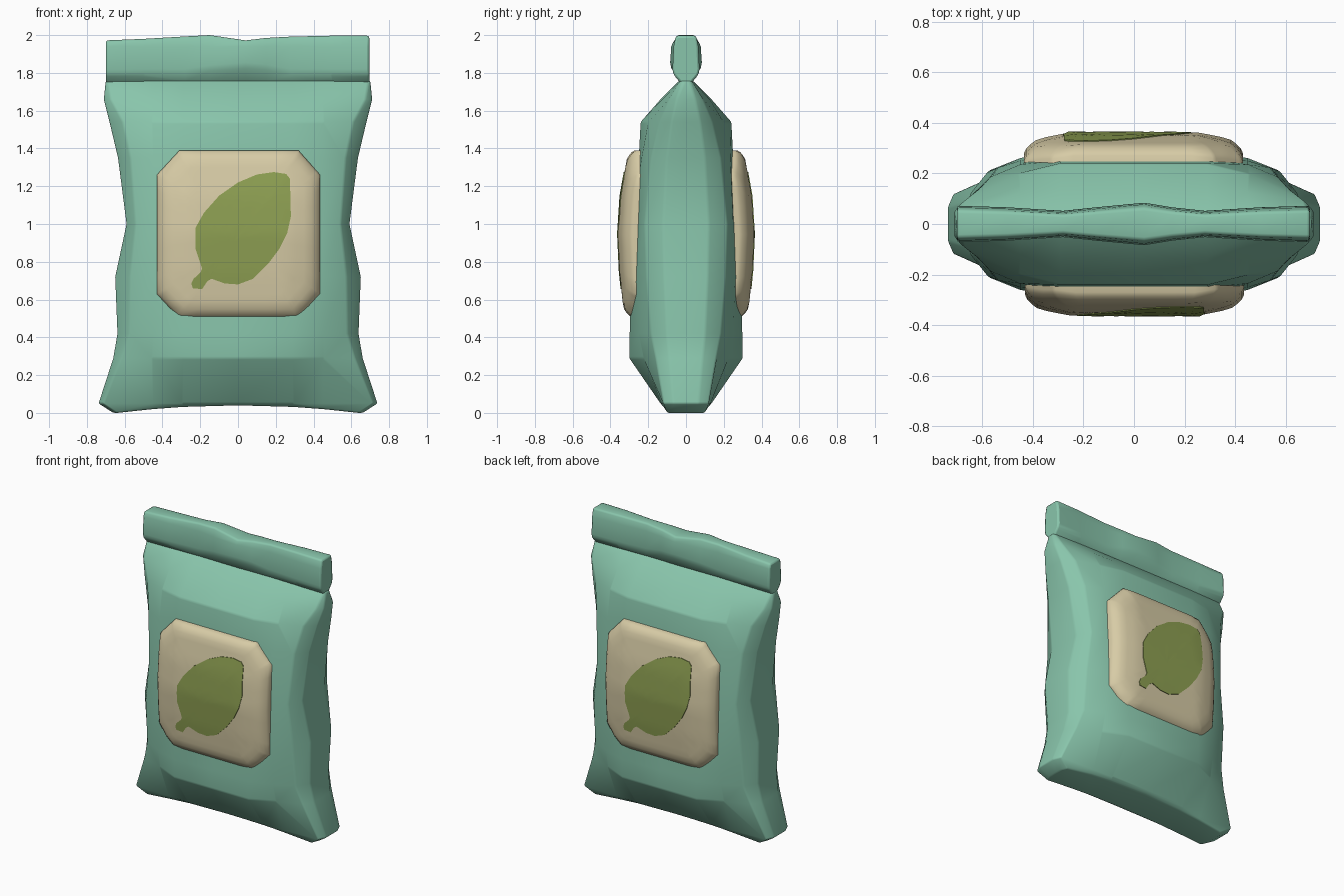
import bpy, bmesh, math
from mathutils import Vector

if "Cube" in bpy.data.objects:
    bpy.data.objects.remove(bpy.data.objects["Cube"])


def material(name, rgb):
    m = bpy.data.materials.new(name)
    m.diffuse_color = (*rgb, 1)
    m.use_nodes = True
    m.node_tree.nodes["Principled BSDF"].inputs["Base Color"].default_value = m.diffuse_color
    return m


TEAL = material("teal_film", (0.25, 0.56, 0.41))
CREAM = material("cream_label", (0.68, 0.60, 0.38))
LEAF = material("leaf_green", (0.27, 0.35, 0.085))


def make_object(name, verts, faces, mat, bevel=0, angle=80):
    bm = bmesh.new()
    vs = [bm.verts.new(v) for v in verts]
    for f in faces:
        bm.faces.new([vs[i] for i in f])
    bmesh.ops.recalc_face_normals(bm, faces=bm.faces)
    me = bpy.data.meshes.new(name)
    bm.to_mesh(me)
    bm.free()
    me.materials.append(mat)
    ob = bpy.data.objects.new(name, me)
    bpy.context.collection.objects.link(ob)
    if bevel:
        b = ob.modifiers.new("soft_edges", "BEVEL")
        b.width, b.segments = bevel, 2
        b.limit_method, b.angle_limit = "ANGLE", math.radians(22)
    bpy.ops.object.select_all(action="DESELECT")
    ob.select_set(True)
    bpy.context.view_layer.objects.active = ob
    bpy.ops.object.shade_smooth_by_angle(angle=math.radians(angle))
    return ob


def bridge(rings, n):
    return [(r * n + i, r * n + (i + 1) % n, (r + 1) * n + (i + 1) % n, (r + 1) * n + i)
            for r in range(rings - 1) for i in range(n)]


def interp(pts, t):
    if t <= pts[0][0]:
        return pts[0][1]
    for (a, u), (b, v) in zip(pts, pts[1:]):
        if t <= b:
            return u + (v - u) * (t - a) / (b - a)
    return pts[-1][1]


# pillow body: z, centre depth, depth at x=.45, edge x, edge depth, half width
SECTIONS = [
    (0.00, .11, .11, .64, .10, .66),
    (0.05, .135, .13, .715, .12, .738),
    (0.29, .30, .225, .62, .16, .66),
    (0.42, .298, .25, .58, .185, .638),
    (0.72, .29, .26, .575, .21, .65),
    (1.00, .28, .25, .545, .22, .59),
    (1.35, .25, .235, .57, .185, .635),
    (1.54, .24, .20, .61, .14, .68),
    (1.66, .135, .125, .675, .09, .71),
    (1.76, .035, .035, .69, .03, .70),
]
verts = []
for z, d, d1, xe, ye, w in SECTIONS:
    front = [(-xe, -ye), (-.45, -d1), (-.29, -d), (0, -d), (.29, -d), (.45, -d1), (xe, -ye)]
    half = front + [(w, -ye * .55), (w, 0), (w, ye * .55)]
    ring = half + [(-x, -y) for x, y in half]
    for x, y in ring:
        lift = .04 * max(0, 1 - (x / .64) ** 2) if z == 0 else 0
        verts.append((x, y, z + lift))
N = 20
faces = bridge(len(SECTIONS), N)
for o in (0, N * (len(SECTIONS) - 1)):
    faces += [(o + i, o + i + 1, o + 15 - i, o + 16 - i) for i in range(6)]
    faces += [tuple(o + i for i in range(6, 11)), tuple(o + i % 20 for i in range(16, 21))]
make_object("bag_body", verts, faces, TEAL, .025)

# wavy top seal: x, half thickness, top height, lip height
SEAL = [(-.70, .066, 1.972, 1.79), (-.5, .06, 1.98, 1.79), (-.28, .046, 1.993, 1.79),
        (-.15, .06, 2.0, 1.81), (0.04, .078, 1.972, 1.825), (.15, .06, 1.985, 1.815),
        (.28, .046, 1.992, 1.79), (.5, .06, 1.997, 1.79), (.695, .066, 1.997, 1.79)]
verts = []
for x, t, top, lip in SEAL:
    side = [(.028, 1.745), (t, lip), (t + .006, lip + .03), (t, 1.94), (t * .82, top)]
    verts += [(x, -y, z) for y, z in side] + [(x, y, z) for y, z in reversed(side)]
faces = bridge(len(SEAL), 10)
last = 10 * (len(SEAL) - 1)
faces += [tuple(range(10)), tuple(range(last, last + 10))]
make_object("top_seal", verts, faces, TEAL, .012)

# label surface depth
Z_PROFILE = [(.50, .312), (.57, .334), (.75, .352), (.95, .361), (1.15, .348), (1.39, .305)]
X_FALL = [(.26, 0), (.36, .02), (.43, .045)]


def depth(x, z):
    return interp(Z_PROFILE, z) - interp(X_FALL, abs(x))


def resample(poly, per_edge):
    out = []
    for a, b in zip(poly, poly[1:] + poly[:1]):
        a, b = Vector(a), Vector(b)
        out += [a.lerp(b, k / per_edge) for k in range(per_edge)]
    return out


def patch(name, poly, per_edge, rim, mat, turn):
    """Rings shrinking to the centre, each lying on the label surface."""
    pts = resample(poly, per_edge)
    c = sum(pts, Vector((0, 0))) / len(pts)
    verts = []
    for s, off in rim:
        for p in pts:
            q = c + (p - c) * s
            verts.append((q.x * turn, -(depth(q.x, q.y) + off) * turn, q.y))
    n = len(pts)
    faces = bridge(len(rim), n)
    faces.append(tuple(range(n * (len(rim) - 1), n * len(rim))))
    make_object(name, verts, faces, mat, 0, 60)


LABEL_SHAPE = [(-.31, .50), (.32, .50), (.435, .63), (.435, 1.26), (.32, 1.39),
               (-.31, 1.39), (-.43, 1.26), (-.43, .63)]
LEAF_SHAPE = [(-.24, .66), (-.19, .655), (-.175, .69), (-.14, .71), (-.07, .685), (0, .68),
              (.08, .71), (.16, .79), (.22, .87), (.26, .95), (.28, 1.04), (.275, 1.24),
              (.255, 1.265), (.19, 1.275), (.10, 1.262), (0, 1.22), (-.10, 1.15),
              (-.18, 1.06), (-.225, .98), (-.225, .87), (-.19, .765), (-.205, .725),
              (-.235, .71), (-.247, .685)]
LABEL_RIM = [(1.0, -.10), (1.0, -.035), (.98, -.02), (.94, -.008), (.89, 0),
             (.8, 0), (.7, 0), (.6, 0), (.45, 0), (.3, 0), (.15, 0), (.03, 0)]
LEAF_RIM = [(1.0, -.004), (1.0, .004), (.85, .004), (.7, .004), (.5, .004), (.3, .004),
            (.15, .004), (.03, .004)]

# padded label and leaf picture on front and back
for side, turn in (("front", 1), ("back", -1)):
    patch(side + "_label", LABEL_SHAPE, 8, LABEL_RIM, CREAM, turn)
    patch(side + "_leaf", LEAF_SHAPE, 2, LEAF_RIM, LEAF, turn)
